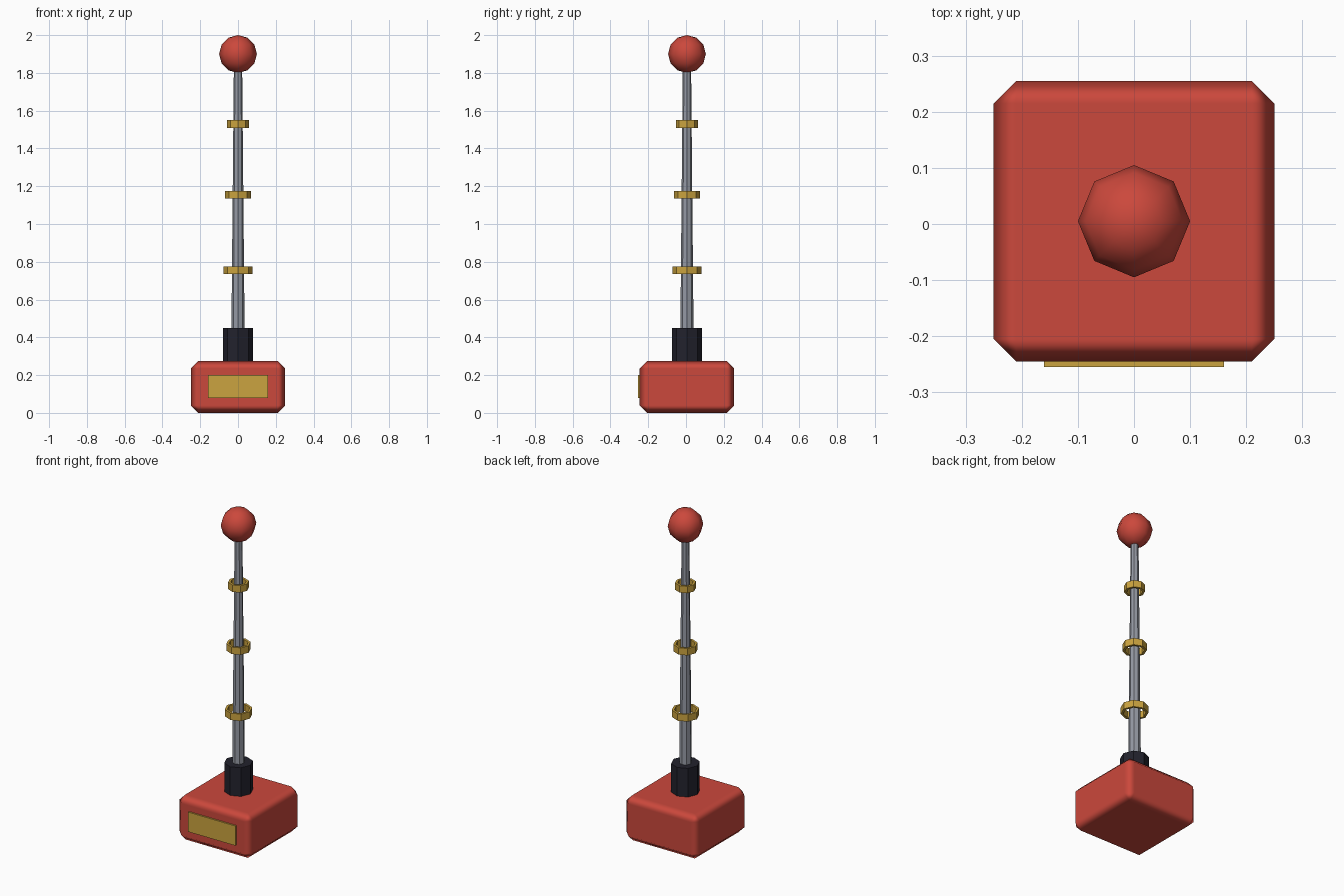
import bpy, bmesh, math

if "Cube" in bpy.data.objects:
    bpy.data.objects.remove(bpy.data.objects["Cube"])

CY = 0.005  # depth position of the mast axis


def material(name, rgb):
    m = bpy.data.materials.new(name)
    m.diffuse_color = (*rgb, 1)
    m.use_nodes = True
    m.node_tree.nodes["Principled BSDF"].inputs["Base Color"].default_value = m.diffuse_color
    return m


RED = material("red", (0.60, 0.065, 0.045))
GOLD = material("gold", (0.60, 0.37, 0.05))
STEEL = material("steel grey", (0.30, 0.32, 0.37))
BLACK = material("dark rubber", (0.016, 0.016, 0.026))


def finish(ob, name, mat, smooth_angle=None):
    ob.name = name
    ob.data.materials.append(mat)
    if smooth_angle:
        bpy.ops.object.shade_smooth_by_angle(angle=math.radians(smooth_angle))
    return ob


def box(name, size, loc, mat, bevel=0):
    bpy.ops.mesh.primitive_cube_add(size=1, location=loc)
    ob = bpy.context.object
    ob.scale = size
    bpy.ops.object.transform_apply(location=False, rotation=False, scale=True)
    finish(ob, name, mat, 60 if bevel else None)
    if bevel:
        mod = ob.modifiers.new("chamfer", 'BEVEL')
        mod.width = bevel
        mod.segments = 1
        mod.harden_normals = True
    return ob


def taper(name, r1, r2, z1, z2, sides, mat):
    bpy.ops.mesh.primitive_cone_add(vertices=sides, radius1=r1, radius2=r2,
                                    depth=z2 - z1, location=(0, CY, (z1 + z2) / 2))
    return finish(bpy.context.object, name, mat)


def band(name, outer, inner, z, height, sides, mat):
    # hollow ring from a rectangular section swept around the mast
    bm = bmesh.new()
    section = [(outer, -height / 2), (outer, height / 2),
               (inner, height / 2), (inner, -height / 2)]
    loops = []
    for i in range(sides):
        a = math.tau * i / sides
        loops.append([bm.verts.new((r * math.cos(a), r * math.sin(a), h)) for r, h in section])
    for i in range(sides):
        p, q = loops[i], loops[(i + 1) % sides]
        for j in range(4):
            k = (j + 1) % 4
            bm.faces.new((p[j], q[j], q[k], p[k]))
    me = bpy.data.meshes.new(name)
    bm.to_mesh(me)
    bm.free()
    ob = bpy.data.objects.new(name, me)
    ob.location = (0, CY, z)
    bpy.context.collection.objects.link(ob)
    return finish(ob, name, mat)


# Chamfered base with a front plate
box("base", (0.5, 0.5, 0.275), (0, CY, 0.1375), RED, 0.04)
box("front_plate", (0.32, 0.018, 0.12), (0, -0.246, 0.14), GOLD)

# Collar and tapered mast
taper("collar", 0.08, 0.08, 0.27, 0.45, 8, BLACK)
taper("mast", 0.035, 0.022, 0.43, 1.83, 8, STEEL)

# Loose bands around the mast, shrinking upward
for i, (r, z) in enumerate([(0.077, 0.755), (0.068, 1.155), (0.058, 1.53)]):
    band(f"band_{i + 1}", r, r - 0.014, z, 0.042, 8, GOLD)

# Ball tip
bpy.ops.mesh.primitive_uv_sphere_add(segments=8, ring_count=6, radius=0.1, location=(0, CY, 1.9))
finish(bpy.context.object, "ball_tip", RED, 60)
